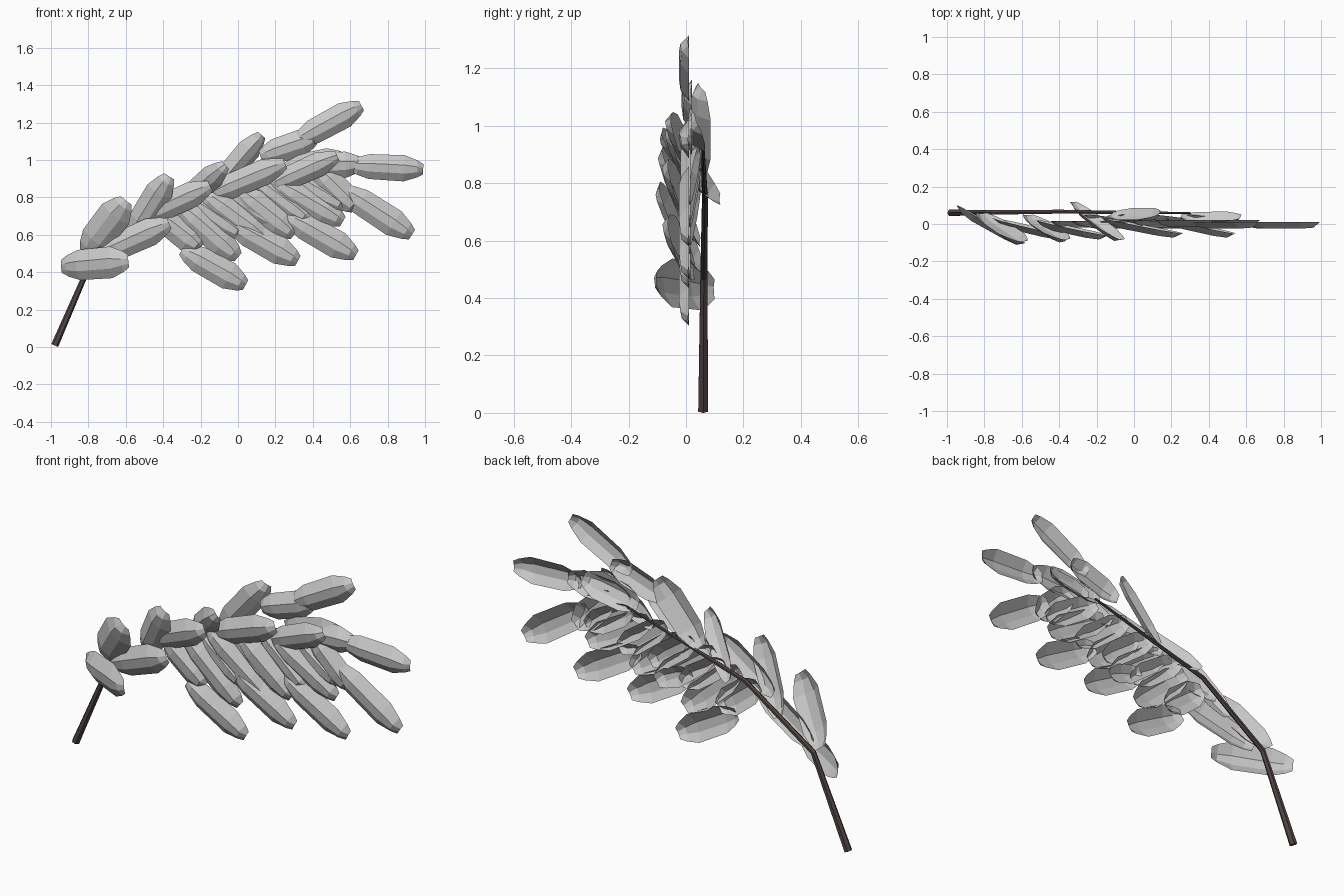
import bpy
import bmesh
from mathutils import Vector

cube = bpy.data.objects.get("Cube")
if cube:
    bpy.data.objects.remove(cube, do_unlink=True)


def make_material(name, colour):
    material = bpy.data.materials.new(name)
    material.use_nodes = True
    material.diffuse_color = colour
    shader = material.node_tree.nodes["Principled BSDF"]
    shader.inputs["Base Color"].default_value = colour
    return material


leaf_grey = make_material("leaf grey", (0.58, 0.58, 0.58, 1))
bark_brown = make_material("bark brown", (0.085, 0.06, 0.057, 1))


def loft(name, rings, material, closed):
    """Skin rows of points, either as a capped tube or as an open shell."""
    bm = bmesh.new()
    rows = [[bm.verts.new(point) for point in ring] for ring in rings]
    count = len(rows[0])
    for lower, upper in zip(rows, rows[1:]):
        for i in range(count if closed else count - 1):
            j = (i + 1) % count
            bm.faces.new((lower[i], lower[j], upper[j], upper[i]))
    if closed:
        bm.faces.new(rows[0])
        bm.faces.new(rows[-1])
        bmesh.ops.recalc_face_normals(bm, faces=bm.faces)
    mesh = bpy.data.meshes.new(name)
    bm.to_mesh(mesh)
    bm.free()
    mesh.materials.append(material)
    obj = bpy.data.objects.new(name, mesh)
    bpy.context.collection.objects.link(obj)
    return obj


# Leaf outline as (distance along, half width, depth), and its cupped section
OUTLINE = [(0, 0.4, 0.1), (0.1, 0.68, 0.7), (0.26, 0.95, 1),
           (0.74, 1, 1), (0.92, 0.65, 0.85), (1, 0.4, 0.1)]
SECTION = [(-1, 0), (-0.4, 0.85), (0.25, 1), (1, 0)]
THICKNESS = 0.036
BACK = 0.011


def make_leaf(name, base, tip, width, lean=0):
    """Blunt, cupped leaf from base to tip; lean tips its face upward."""
    base, tip = Vector(base), Vector(tip)
    axis = tip - base
    across = axis.cross(Vector((0, 1, 0))).normalized()
    across = (across + Vector((0, lean, 0))).normalized()
    front = axis.cross(across).normalized()
    if front.y > 0:
        front.negate()
    rings = []
    for along, half, depth in OUTLINE:
        centre = base + axis * along - front * BACK
        rings.append([centre + across * (u * half * width / 2)
                      + front * (v * depth * THICKNESS) for u, v in SECTION])
    return loft(name, rings, leaf_grey, False)


# Turned leaves: base, tip, width
turned = [
    ((-0.95, 0.09, 0.43), (-0.59, -0.11, 0.46), 0.17),
    ((-0.82, 0.05, 0.5), (-0.6, -0.1, 0.78), 0.18),
    ((-0.75, 0.02, 0.49), (-0.37, -0.07, 0.66), 0.15),
    ((-0.57, 0.04, 0.59), (-0.37, -0.09, 0.91), 0.15),
    ((-0.52, 0.01, 0.69), (-0.15, -0.07, 0.86), 0.14),
    ((-0.33, 0.11, 0.74), (-0.07, -0.09, 0.97), 0.13),
    ((-0.16, 0.02, 0.81), (0.25, -0.06, 0.98), 0.14),
    ((0.17, 0.02, 0.86), (0.53, -0.06, 1.02), 0.13),
]
for i, (base, tip, width) in enumerate(turned):
    make_leaf(f"turned_leaf_{i + 1}", base, tip, width)

# Leaves along the upper edge and end: base x, z, tip x, z, depth, lean
upper = [
    (0.12, 1.02, 0.42, 1.12, 0.01, 0),
    (0.31, 1.1, 0.66, 1.29, 0, 0),
    (0.25, 0.95, 0.57, 1.01, 0.03, -0.4),
    (0.31, 0.96, 0.67, 0.98, 0.01, 0),
    (0.6, 0.97, 0.99, 0.95, 0, 0),
    (-0.12, 0.84, 0.13, 1.13, 0.045, -0.5),
]
for i, (x, z, tip_x, tip_z, y, lean) in enumerate(upper):
    make_leaf(f"upper_leaf_{i + 1}", (x, y, z), (tip_x, y, tip_z), 0.14, lean)

# Hanging leaves, in layers: base x, z, tip x, z
front_layer = [
    (-0.3, 0.52, 0.04, 0.33),
    (-0.04, 0.66, 0.32, 0.46),
    (0.26, 0.7, 0.63, 0.49),
    (0.56, 0.84, 0.93, 0.6),
]
middle_layer = [
    (-0.43, 0.71, -0.2, 0.53),
    (-0.32, 0.76, 0, 0.48),
    (-0.18, 0.82, 0.16, 0.57),
    (0, 0.84, 0.3, 0.6),
    (0.2, 0.88, 0.56, 0.67),
    (0.42, 0.95, 0.63, 0.74),
]
back_layer = [
    (-0.26, 0.79, 0.02, 0.6),
    (-0.08, 0.86, 0.2, 0.66),
    (0.08, 0.9, 0.38, 0.68),
    (0.28, 0.92, 0.57, 0.75),
]
# Each layer: leaves, base depth, tip depth, width
layers = {"front": (front_layer, 0, 0, 0.15),
          "middle": (middle_layer, 0.005, 0.005, 0.15),
          "back": (back_layer, 0.04, 0, 0.13)}
for layer, (leaves, y, tip_y, width) in layers.items():
    for i, (x, z, tip_x, tip_z) in enumerate(leaves):
        make_leaf(f"hanging_{layer}_leaf_{i + 1}",
                  (x, y, z), (tip_x, tip_y, tip_z), width)

# Bent, tapering stem behind the leaves: x, y, z, radius
stem = [(-0.98, 0.06, 0.008, 0.02), (-0.78, 0.062, 0.47, 0.014),
        (-0.39, 0.066, 0.74, 0.012), (0.3, 0.058, 0.94, 0.006)]
points = [Vector(p[:3]) for p in stem]
rings = []
for i, centre in enumerate(points):
    along = points[min(i + 1, len(points) - 1)] - points[max(i - 1, 0)]
    side = along.cross(Vector((0, 1, 0))).normalized()
    depth = side.cross(along).normalized()
    radius = stem[i][3]
    rings.append([centre + (side * a + depth * b) * radius
                  for a, b in ((1, 0), (0.5, 0.87), (-0.5, 0.87),
                               (-1, 0), (-0.5, -0.87), (0.5, -0.87))])
loft("stem", rings, bark_brown, True)
